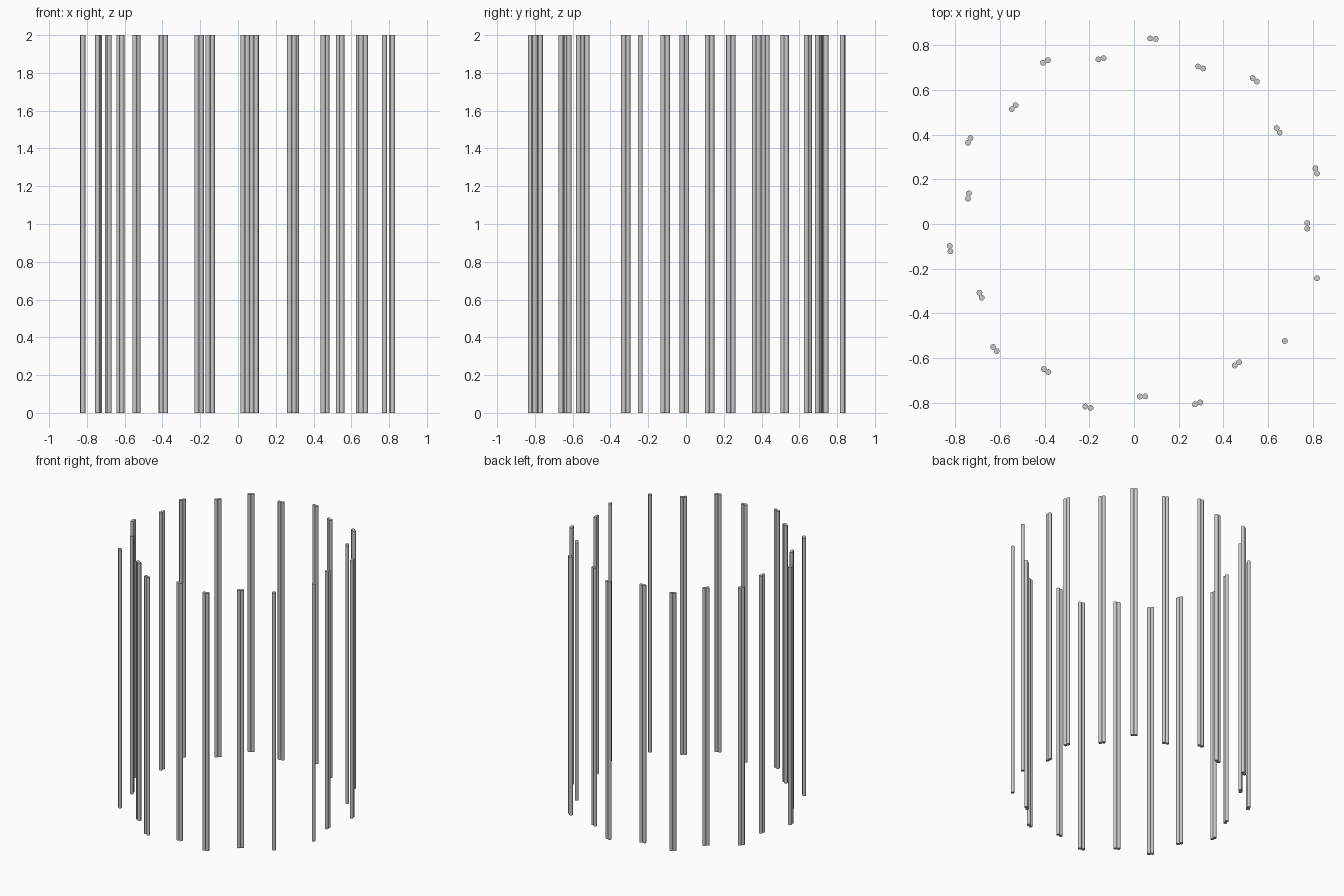
import bpy
import math
from mathutils import Vector

cube = bpy.data.objects.get("Cube")
if cube:
    bpy.data.objects.remove(cube, do_unlink=True)

PANELS = 20                      # zigzag panels, one post at each end
STEP = math.radians(17)
OUTER, INNER = 0.8405, 0.764
CENTRE = Vector((0.0115, -0.008, 0))
HALF_GAP = 0.0122                # offset of a post from the joint
POST_RADIUS, HEIGHT = 0.013, 2.0


def joint(i):
    """Corner of the zigzag ring: position and tangent direction."""
    a = (i - 1) * STEP
    r = INNER if i % 2 else OUTER
    pos = CENTRE + Vector((r * math.cos(a), r * math.sin(a), HEIGHT / 2))
    return pos, Vector((-math.sin(a), math.cos(a), 0))


def add_post(name, location):
    bpy.ops.mesh.primitive_cylinder_add(
        vertices=12, radius=POST_RADIUS, depth=HEIGHT, location=location)
    post = bpy.context.object
    post.name = name
    bpy.ops.object.shade_smooth_by_angle(angle=math.radians(40))


# Start and end post of every panel; neighbours pair up at each joint
for i in range(PANELS):
    start, start_dir = joint(i)
    end, end_dir = joint(i + 1)
    add_post(f"panel_{i + 1}_start_post", start + start_dir * HALF_GAP)
    add_post(f"panel_{i + 1}_end_post", end - end_dir * HALF_GAP)
